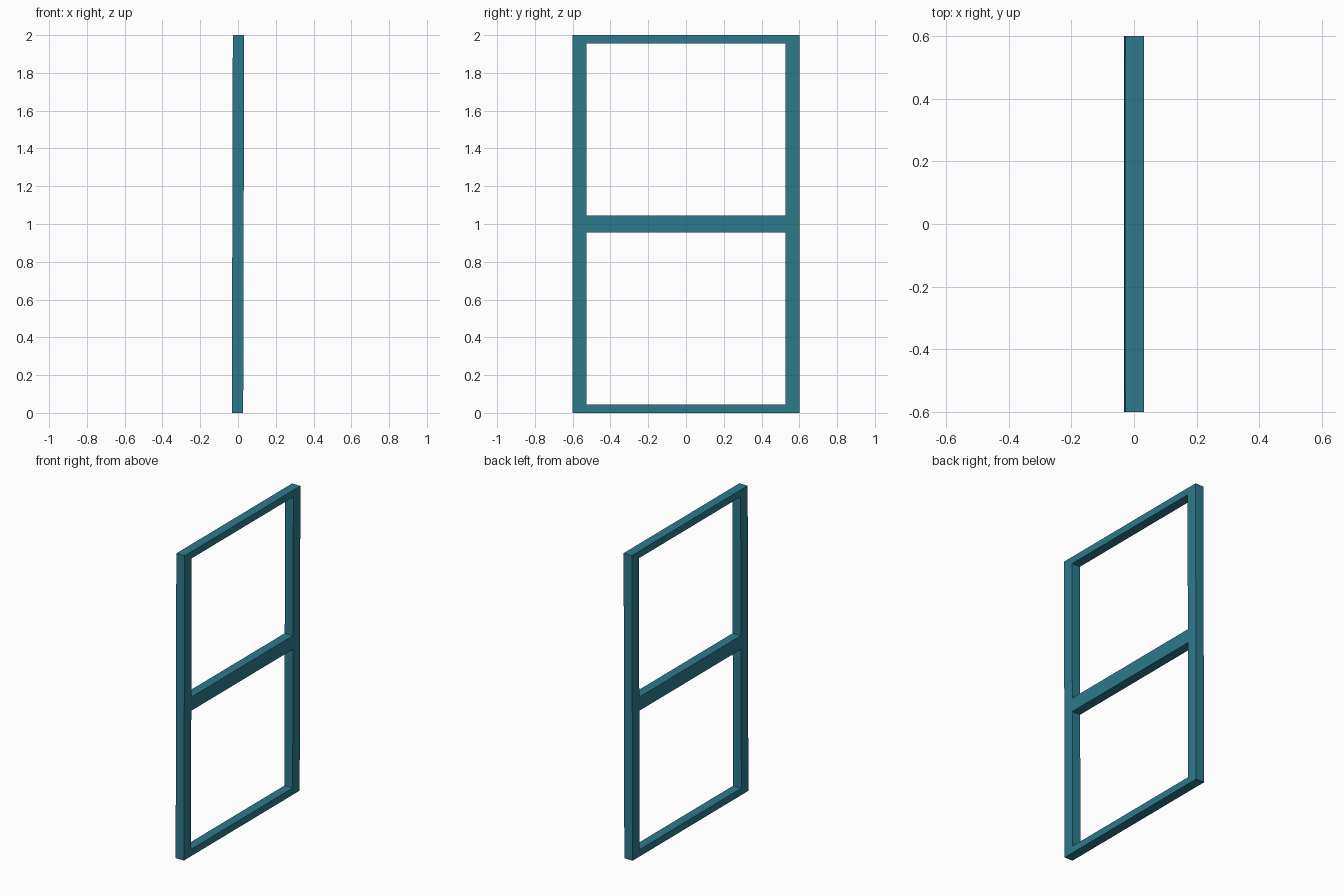
import bpy, bmesh

if "Cube" in bpy.data.objects:
    bpy.data.objects.remove(bpy.data.objects["Cube"])

teal = bpy.data.materials.new("teal_paint")
teal.diffuse_color = (0.026, 0.195, 0.26, 1)
teal.use_nodes = True
teal.node_tree.nodes["Principled BSDF"].inputs["Base Color"].default_value = teal.diffuse_color

# Grid lines of the frame: two openings stacked between the stiles
ys = [-0.6, -0.527, 0.527, 0.6]
zs = [0, 0.045, 0.955, 1.045, 1.955, 2.0]
DEPTH = 0.06
LEAN = 0.005  # very slight tilt from bottom to top

bm = bmesh.new()
grid = [[bm.verts.new((-DEPTH / 2, y, z)) for y in ys] for z in zs]
for i in range(len(zs) - 1):
    for j in range(len(ys) - 1):
        if j == 1 and i in (1, 3):
            continue  # opening
        bm.faces.new((grid[i][j], grid[i + 1][j], grid[i + 1][j + 1], grid[i][j + 1]))

# Thickness
ret = bmesh.ops.extrude_face_region(bm, geom=bm.faces[:], use_keep_orig=True)
bmesh.ops.translate(bm, vec=(DEPTH, 0, 0),
                    verts=[g for g in ret["geom"] if isinstance(g, bmesh.types.BMVert)])
for v in bm.verts:
    v.co.x += LEAN * (v.co.z / 2 - 0.5)
bmesh.ops.recalc_face_normals(bm, faces=bm.faces[:])

# Merge coplanar faces into clean panels
bmesh.ops.dissolve_limit(bm, angle_limit=0.0005, verts=bm.verts[:], edges=bm.edges[:])

me = bpy.data.meshes.new("window_frame")
bm.to_mesh(me)
bm.free()
me.materials.append(teal)
bpy.context.collection.objects.link(bpy.data.objects.new("window_frame", me))
